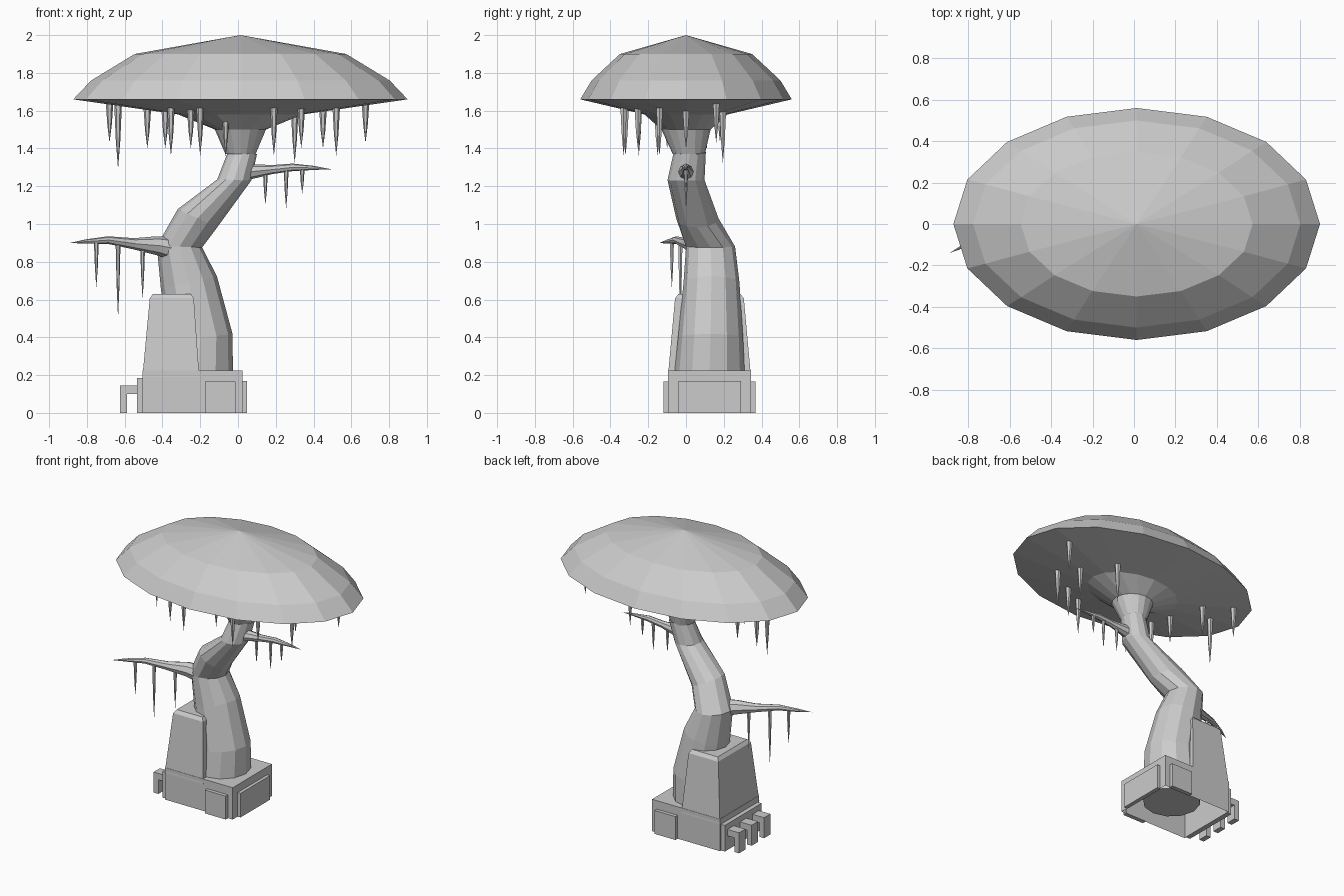
import bpy, bmesh
from math import sin, cos, pi, radians, hypot
from mathutils import Vector

if "Cube" in bpy.data.objects:
    bpy.data.objects.remove(bpy.data.objects["Cube"])


def finish(name, bm):
    bmesh.ops.recalc_face_normals(bm, faces=bm.faces[:])
    me = bpy.data.meshes.new(name)
    bm.to_mesh(me)
    bm.free()
    ob = bpy.data.objects.new(name, me)
    bpy.context.collection.objects.link(ob)
    return ob


def loft(name, rings, start=True, end=True):
    """Skin a list of point rings; a one-point ring becomes a tip."""
    bm = bmesh.new()
    vs = [[bm.verts.new(p) for p in r] for r in rings]
    for a, b in zip(vs, vs[1:]):
        n = max(len(a), len(b))
        for i in range(n):
            j = (i + 1) % n
            if len(b) == 1:
                bm.faces.new((a[i], a[j], b[0]))
            else:
                bm.faces.new((a[i], a[j], b[j], b[i]))
    if start:
        bm.faces.new(vs[0])
    if end and len(vs[-1]) > 2:
        bm.faces.new(vs[-1])
    return finish(name, bm)


def ring(n, c, rx, ry, tilt=0):
    t = radians(tilt)
    return [(c[0] + rx * cos(a) * cos(t), c[1] + ry * sin(a), c[2] - rx * cos(a) * sin(t))
            for a in (2 * pi * i / n for i in range(n))]


def rect(x0, x1, y0, y1, z):
    return [(x0, y0, z), (x1, y0, z), (x1, y1, z), (x0, y1, z)]


def box(name, x0, x1, y0, y1, z0, z1, bottom=True):
    return loft(name, [rect(x0, x1, y0, y1, z0), rect(x0, x1, y0, y1, z1)], start=bottom)


def icicle(name, x, y, top, tip, r):
    h = top - tip
    loft(name, [ring(6, (x, y, top), r, r),
                ring(6, (x, y, top - h * 0.55), r * 0.6, r * 0.6), [(x, y, tip)]])


# Bent trunk: x, y, z, radius x, radius y, tilt
trunk = [(-.21, .125, .06, .185, .185, 0), (-.21, .125, .22, .183, .185, 0),
         (-.20, .13, .40, .172, .172, -6), (-.26, .135, .69, .152, .148, -13),
         (-.31, .13, .88, .12, .13, 2), (-.215, .06, 1.03, .115, .112, 25),
         (-.02, 0, 1.233, .09, .098, 2), (.025, .02, 1.38, .076, .085, 8)]
loft("trunk", [ring(12, t[:3], *t[3:]) for t in trunk])

# Mushroom-shaped canopy with flared neck
cap = [(.08, .085, 1.37), (.135, .13, 1.5), (.33, .22, 1.58), (.885, .56, 1.66),
       (.79, .50, 1.76), (.56, .35, 1.90)]
loft("canopy", [ring(16, (.013, .015 if z < 1.4 else 0, z), rx, ry) for rx, ry, z in cap]
     + [[(.013, 0, 2.0)]])


# Tapering branches with hanging icicles
def branch(name, pts):
    rings = []
    for x, y, z, r in pts[:-1]:
        d = Vector(pts[-1][:3]) - Vector(pts[0][:3])
        side = Vector((-d.y, d.x, 0)).normalized()
        rings.append([Vector((x, y, z)) + side * r * cos(a) + Vector((0, 0, r * sin(a)))
                      for a in (2 * pi * i / 8 for i in range(8))])
    rings.append([pts[-1][:3]])
    loft(name, rings)


branch("left_branch", [(-.36, .07, .87, .06), (-.43, .05, .885, .05), (-.55, .005, .895, .03),
                       (-.69, -.05, .915, .02), (-.81, -.10, .907, .011), (-.89, -.14, .90, 0)])
branch("right_branch", [(0, 0, 1.275, .05), (.07, 0, 1.277, .04), (.18, 0, 1.288, .024),
                        (.29, 0, 1.30, .02), (.40, 0, 1.297, .011), (.495, 0, 1.29, 0)])
for x, y, top, tip in [(-.75, -.075, .91, .66), (-.635, -.03, .90, .50), (-.505, .02, .88, .60),
                       (.145, 0, 1.275, 1.10), (.255, 0, 1.29, 1.08), (.34, 0, 1.295, 1.16)]:
    icicle("branch_icicle", x, y, top, tip, .013)

# Icicles under the canopy: x, y, tip height
for x, y, tip in [(-.68, .18, 1.43), (-.635, 0, 1.29), (-.48, .11, 1.40), (-.385, -.10, 1.40),
                  (-.355, -.25, 1.36), (-.25, -.25, 1.40), (-.20, -.32, 1.36),
                  (-.065, -.15, 1.36), (.19, -.33, 1.36), (.30, .195, 1.32),
                  (.335, -.255, 1.40), (.45, 0, 1.40), (.52, -.14, 1.36), (.675, .16, 1.43)]:
    t = hypot(x / .885, y / .56)
    icicle("canopy_icicle", x, y, 1.585 + .08 * max(0, (t - .37) / .63), tip, .02)

# Hollow plinth with raised side panels
box("plinth", -.505, .025, -.095, .343, 0, .225, bottom=False)
box("right_panel", .02, .048, -.04, .29, 0, .17)
for name, y0, y1 in (("front_panel", -.12, -.09), ("back_panel", .338, .368)):
    box(name, -.175, -.012, y0, y1, 0, .165)

# Tapered back block with a chamfered top
loft("tapered_block", [rect(-.506, -.205, -.096, .344, .19),
                       rect(-.467, -.234, -.058, .306, .607),
                       rect(-.450, -.250, -.040, .288, .63)], start=False)

# Left plate and three hooked pegs
box("left_plate", -.535, -.50, -.08, .33, 0, .185)
for y in (-.015, .125, .265):
    prof = [(-.53, .145), (-.625, .145), (-.625, 0), (-.588, 0), (-.588, .10), (-.53, .10)]
    loft("hooked_peg", [[(x, y + s, z) for x, z in prof] for s in (-.035, .035)])
